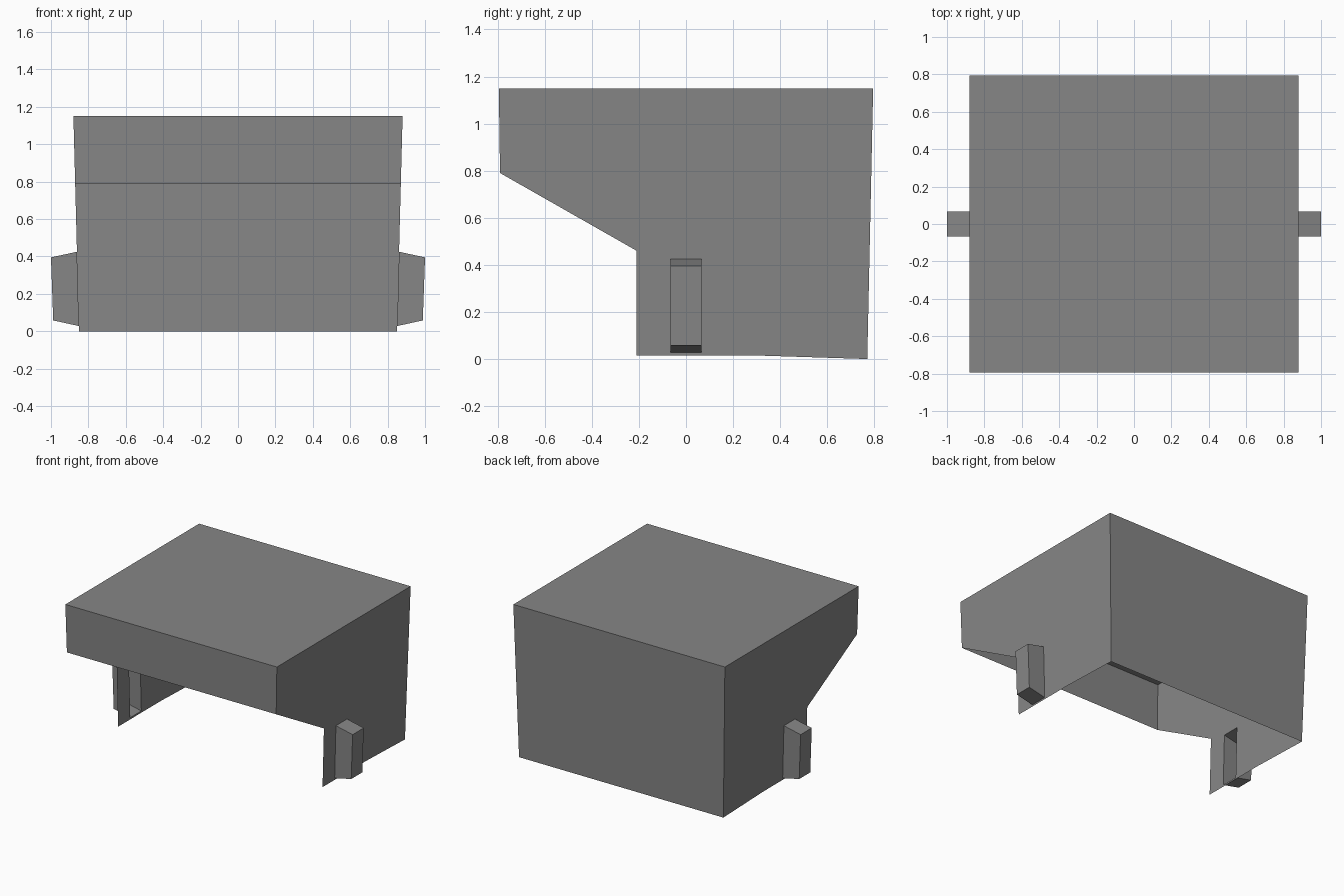
import bpy
import bmesh
from mathutils import Vector

cube = bpy.data.objects.get("Cube")
if cube:
    bpy.data.objects.remove(cube, do_unlink=True)

grey = bpy.data.materials.new("plain_grey")
grey.use_nodes = True
grey.diffuse_color = (0.24, 0.24, 0.24, 1)
grey.node_tree.nodes["Principled BSDF"].inputs["Base Color"].default_value = grey.diffuse_color

HEIGHT = 1.15
LUG_Y, LUG_LOW, LUG_HIGH = 0.066, 0.028, 0.425


def wall_x(z):
    """Half width of the tapered shell at a height."""
    return 0.85 + 0.03 * z / HEIGHT


def finish(name, bm, mirrored=False):
    mesh = bpy.data.meshes.new(name)
    bm.to_mesh(mesh)
    bm.free()
    mesh.materials.append(grey)
    obj = bpy.data.objects.new(name, mesh)
    bpy.context.collection.objects.link(obj)
    if mirrored:
        mod = obj.modifiers.new("mirror", "MIRROR")
        mod.use_mirror_merge = False


def sheet(bm, points, outward):
    """Add one flat panel that faces the outward direction."""
    face = bm.faces.new([bm.verts.new(p) for p in points])
    face.normal_update()
    if face.normal.dot(Vector(outward)) < 0:
        face.normal_flip()


def panel(name, ends, outward):
    """Full-width panel between two (y, z) edges."""
    bm = bmesh.new()
    (ya, za), (yb, zb) = ends
    a, b = wall_x(za), wall_x(zb)
    sheet(bm, [(-a, ya, za), (a, ya, za), (b, yb, zb), (-b, yb, zb)], outward)
    finish(name, bm)


# Thin shell panels, open underneath and along the front slope
panel("top_panel", [(-0.795, HEIGHT), (0.795, HEIGHT)], (0, 0, 1))
panel("front_panel", [(-0.79, 0.79), (-0.795, HEIGHT)], (0, -1, 0))
panel("back_panel", [(0.77, 0), (0.795, HEIGHT)], (0, 1, 0))

# Side walls with an opening into each lug
bm = bmesh.new()
profile = [(-0.795, HEIGHT), (-0.79, 0.79), (-0.21, 0.46), (-0.21, 0.015),
           (0.3, 0.015), (0.77, 0), (0.795, HEIGHT)]
sheet(bm, [(wall_x(z), y, z) for y, z in profile], (1, 0, 0))
cuts = [((0, -LUG_Y, 0), (0, 1, 0)), ((0, LUG_Y, 0), (0, 1, 0)),
        ((0, 0, LUG_LOW), (0, 0, 1)), ((0, 0, LUG_HIGH), (0, 0, 1))]
for place, normal in cuts:
    bmesh.ops.bisect_plane(bm, geom=bm.verts[:] + bm.edges[:] + bm.faces[:],
                           plane_co=place, plane_no=normal)
opening = []
for face in bm.faces:
    mid = face.calc_center_median()
    if abs(mid.y) < LUG_Y and LUG_LOW < mid.z < LUG_HIGH:
        opening.append(face)
bmesh.ops.delete(bm, geom=opening, context="FACES")
finish("side_wall", bm, mirrored=True)

# Hollow tapered lugs, open on the inner side
bm = bmesh.new()
bmesh.ops.create_cube(bm, size=2)
inner = [f for f in bm.faces if f.normal.x < -0.5]
bmesh.ops.delete(bm, geom=inner, context="FACES_ONLY")
for v in bm.verts:
    outer, upper = v.co.x > 0, v.co.z > 0
    v.co.y *= LUG_Y
    if outer:
        v.co.x, v.co.z = (1.0, 0.395) if upper else (0.988, 0.058)
    else:
        v.co.z = LUG_HIGH if upper else LUG_LOW
        v.co.x = wall_x(v.co.z)
finish("side_lug", bm, mirrored=True)
